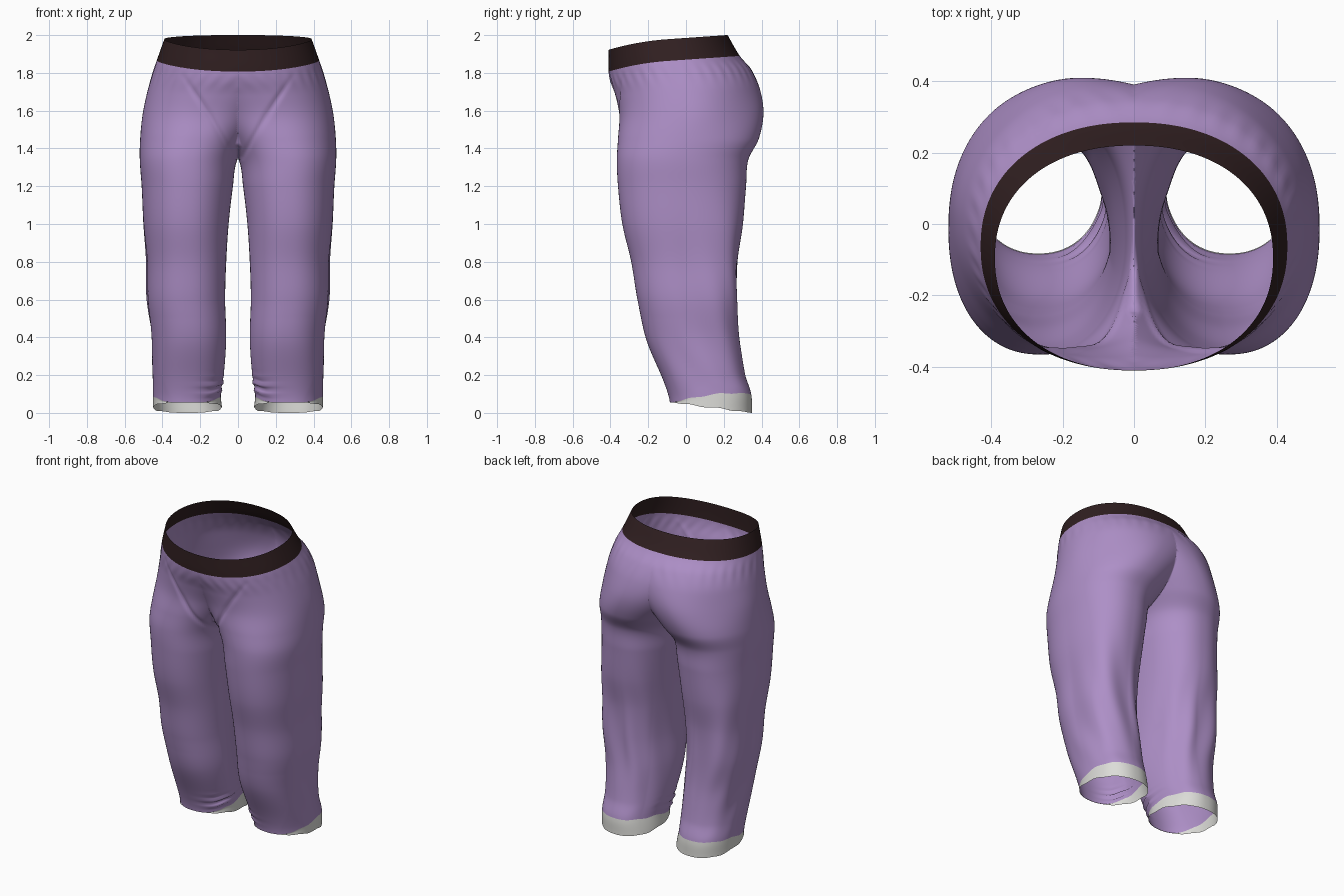
import bpy, bmesh, math
from math import sin, cos, pi, exp

if "Cube" in bpy.data.objects:
    bpy.data.objects.remove(bpy.data.objects["Cube"])

SEG = 192

# Leg / hip cross-sections: nominal z, inner x, outer x, front y, back y
KEYS = [
    (0.0, .085, .45, -.085, .35), (0.1, .085, .45, -.085, .345),
    (0.2, .07, .45, -.118, .312), (0.4, .055, .455, -.21, .28),
    (0.6, .06, .478, -.257, .268), (0.8, .055, .482, -.29, .27),
    (1.0, .045, .50, -.337, .30), (1.2, .025, .51, -.360, .318),
    (1.34, .003, .52, -.366, .33), (1.45, -.07, .518, -.36, .385),
    (1.58, -.19, .505, -.353, .41), (1.7, -.31, .48, -.373, .392),
    (1.8, -.40, .452, -.40, .345), (1.87, -.43, .43, -.41, .285),
    (1.985, -.39, .39, -.41, .22),
]


def material(name, rgb):
    m = bpy.data.materials.new(name)
    m.diffuse_color = (*rgb, 1)
    m.use_nodes = True
    m.node_tree.nodes["Principled BSDF"].inputs["Base Color"].default_value = m.diffuse_color
    return m


purple = material("lilac cloth", (.42, .275, .57))
brown = material("dark brown band", (.030, .014, .015))
pale = material("pale grey cuff", (.72, .72, .69))


def section(z):
    """Smoothly interpolated cross-section at nominal height z."""
    i = 0
    while i < len(KEYS) - 2 and z > KEYS[i + 1][0]:
        i += 1
    a, b = KEYS[i], KEYS[i + 1]
    p, n = KEYS[max(i - 1, 0)], KEYS[min(i + 2, len(KEYS) - 1)]
    h = b[0] - a[0]
    t = (z - a[0]) / h
    out = []
    for k in range(1, 5):
        ma = (b[k] - p[k]) / (b[0] - p[0]) * h
        mb = (n[k] - a[k]) / (n[0] - a[0]) * h
        out.append((2*t**3 - 3*t*t + 1) * a[k] + (t**3 - 2*t*t + t) * ma
                   + (3*t*t - 2*t**3) * b[k] + (t**3 - t*t) * mb)
    return out


def bump(v, mid, width):
    return exp(-((v - mid) / width) ** 2)


def point(z, th):
    xi, xo, yf, yb = section(z)
    cx, cy, a, b = (xi + xo) / 2, (yf + yb) / 2, (xo - xi) / 2, (yb - yf) / 2
    c, s = cos(th), sin(th)
    e = 2 / 2.2
    ux = math.copysign(abs(c) ** e, c)
    uy = math.copysign(abs(s) ** e, s)
    x, y = cx + a * ux, cy + b * uy

    # Fuller back-outer corner on the legs, slimmer on the hips; inner back set outward
    corner = (2 * max(0, ux) * max(0, uy)) ** 1.5
    m = (.036 * bump(z, .68, .38) - .025 * bump(z, 1.6, .15)) * corner * .75
    x, y = x + m, y + m
    x += .04 * max(0, -ux) * min(1, max(0, uy + .35)) * bump(z, .5, .5) * min(1, z / .1)

    # Cloth folds: long drapes down the back, gathers at the waist, bunched inner hem
    d = .004 * sin(9 * th + 7 * z) * bump(z, .6, .35) * max(0, .3 + .7 * s)
    d += .003 * sin(30 * (z * .6 + y)) * bump(z, .28, .14) * max(0, .5 + .5 * c)
    d += .0015 * sin(36 * th) * bump(z, 1.8, .05)
    d += .012 * sin(150 * z + 5 * y) * bump(z, .15, .05) * bump(th, 1.2 * pi, .5)
    d *= min(1, max(0, (z - .1) / .05)) * min(1, max(0, (1.87 - z) / .03))
    x, y = x + d * c, y + d * s

    # Flat panel between the thighs, bounded by a V-shaped crease
    if s < 0 and 1.34 < z < 1.84:
        seam = .02 + .57 * (z - 1.35)
        if x < seam and z < 1.62:
            pouch = -.40 + .41 * (1.8 - z) + .1 * max(0, (1.42 - z) / .08)
            y += min(0, pouch - y) * min(1, (1.62 - z) / .1)
        y += .010 * bump(x, seam, .014) * min(1, (1.84 - z) / .15)

    # Tilted waist and slanted, slightly wavy hem
    w = min(1, max(0, (z - 1.4) / .47))
    tilt = (.07 * y - .032 * (max(0, -y - .1) / .3) ** 2) * w * w
    t = min(1, max(0, (.35 - y) / .42))
    low = max(0, .055 * t + .004 * sin(9 * th) * t * (1 - t) * 4)
    top = low + .1 * (1 - t ** 1.7)
    if z <= .1:
        zz = low + (top - low) * z / .1
    else:
        zz = z + (top - .1) * max(0, 1 - (z - .1) / .4)
    return x, y, zz + tilt


def loft(name, z0, z1, rings, mat):
    bm = bmesh.new()
    prev = None
    for r in range(rings + 1):
        z = z0 + (z1 - z0) * r / rings
        ring = [bm.verts.new(point(z, 2 * pi * i / SEG)) for i in range(SEG)]
        if prev:
            for i in range(SEG):
                j = (i + 1) % SEG
                bm.faces.new((prev[i], prev[j], ring[j], ring[i])).smooth = True
        prev = ring
    # drop the hem faces that taper to nothing, then keep the right half
    thin = [f for f in bm.faces if f.calc_area() < 1e-7]
    bmesh.ops.delete(bm, geom=thin, context='FACES')
    bmesh.ops.bisect_plane(bm, geom=bm.verts[:] + bm.edges[:] + bm.faces[:], dist=1e-5,
                           plane_co=(0, 0, 0), plane_no=(1, 0, 0), clear_inner=True)
    me = bpy.data.meshes.new(name)
    bm.to_mesh(me)
    bm.free()
    me.materials.append(mat)
    ob = bpy.data.objects.new(name, me)
    bpy.context.collection.objects.link(ob)
    mir = ob.modifiers.new("mirror", 'MIRROR')
    mir.use_clip = True
    mir.merge_threshold = .0005
    return ob


loft("trouser_legs_and_seat", .1, 1.87, 150, purple)
loft("waistband", 1.87, 1.985, 8, brown)
loft("hem_cuffs", 0, .1, 6, pale)
